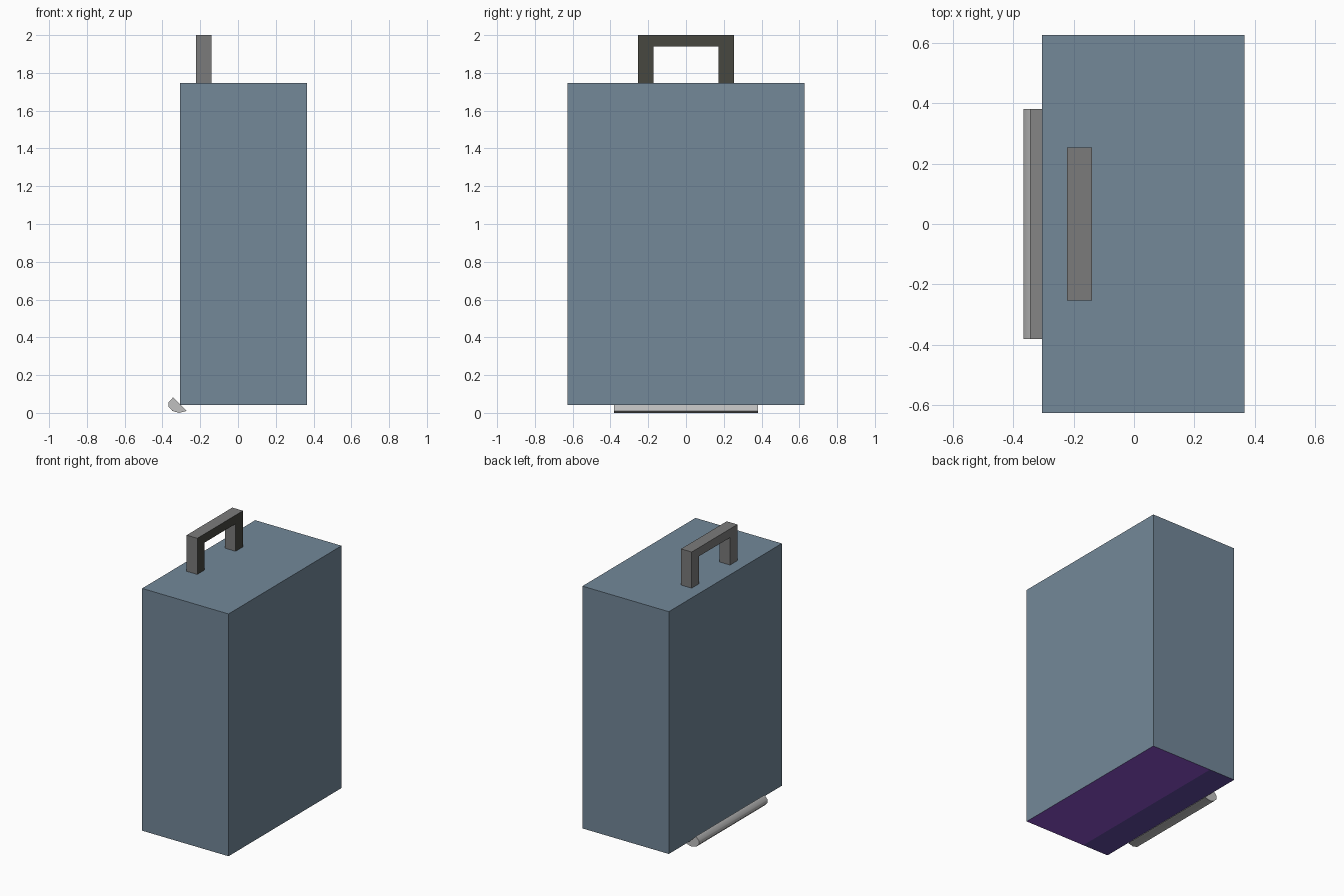
import bpy, bmesh, math

if "Cube" in bpy.data.objects:
    bpy.data.objects.remove(bpy.data.objects["Cube"])


def material(name, rgb):
    """Flat material from 0-255 sRGB values."""
    lin = [((c / 255 + 0.055) / 1.055) ** 2.4 for c in rgb]
    m = bpy.data.materials.new(name)
    m.diffuse_color = (*lin, 1)
    m.use_nodes = True
    m.node_tree.nodes["Principled BSDF"].inputs["Base Color"].default_value = m.diffuse_color
    return m


BLUE = material("slate_blue", (115, 136, 153))
PURPLE = material("purple", (141, 83, 205))
INDIGO = material("dark_indigo", (97, 76, 160))
GREY = material("mid_grey", (123, 123, 123))
DARK = material("dark_grey", (71, 71, 64))
LIGHT = material("light_grey", (192, 192, 192))


def make_object(name, bm, mats):
    bmesh.ops.recalc_face_normals(bm, faces=bm.faces)
    me = bpy.data.meshes.new(name)
    bm.to_mesh(me)
    bm.free()
    for m in mats:
        me.materials.append(m)
    ob = bpy.data.objects.new(name, me)
    bpy.context.collection.objects.link(ob)
    return ob


def extrude_profile(points, offset):
    """Closed solid from a planar outline swept along an offset."""
    bm = bmesh.new()
    face = bm.faces.new([bm.verts.new(p) for p in points])
    geom = bmesh.ops.extrude_face_region(bm, geom=[face], use_keep_orig=True)["geom"]
    moved = [g for g in geom if isinstance(g, bmesh.types.BMVert)]
    bmesh.ops.translate(bm, verts=moved, vec=offset)
    bmesh.ops.recalc_face_normals(bm, faces=bm.faces)
    return bm


# Case body, with the underside split into two colours
X0, X1, Y, Z0, Z1 = -0.306, 0.366, 0.628, 0.042, 1.746
bm = extrude_profile([(X0, -Y, Z0), (X1, -Y, Z0), (X1, -Y, Z1), (X0, -Y, Z1)], (0, 2 * Y, 0))
bottom = [f for f in bm.faces if f.normal.z < -0.9]
bmesh.ops.bisect_plane(bm, geom=bottom + list(bottom[0].edges) + list(bottom[0].verts),
                       plane_co=(-0.105, 0, 0), plane_no=(1, 0, 0))
bm.normal_update()
for f in bm.faces:
    if abs(f.normal.z) > 0.9 and f.calc_center_median().z < 0.1:
        f.material_index = 1 if f.calc_center_median().x > -0.105 else 2
make_object("case_body", bm, [BLUE, PURPLE, INDIGO])

# Carry handle: upside-down U, darker on its inward (+x) side
outline = [(-0.254, Z1), (-0.254, 2), (0.254, 2), (0.254, Z1),
           (0.172, Z1), (0.172, 1.939), (-0.172, 1.939), (-0.172, Z1)]
bm = extrude_profile([(-0.222, y, z) for y, z in outline], (0.083, 0, 0))
for f in bm.faces:
    if f.normal.x > 0.9:
        f.material_index = 1
make_object("carry_handle", bm, [GREY, DARK])

# Half-round roller under the back lower edge
section = [(-0.344, 0.082), (-0.367, 0.056), (-0.367, 0.032),
           (-0.347, 0.010), (-0.312, 0.0), (-0.272, 0.010)]
bm = extrude_profile([(x, -0.381, z) for x, z in section], (0, 2 * 0.381, 0))
roller = make_object("roller", bm, [LIGHT])
bpy.context.view_layer.objects.active = roller
roller.select_set(True)
bpy.ops.object.shade_smooth_by_angle(angle=math.radians(60))
